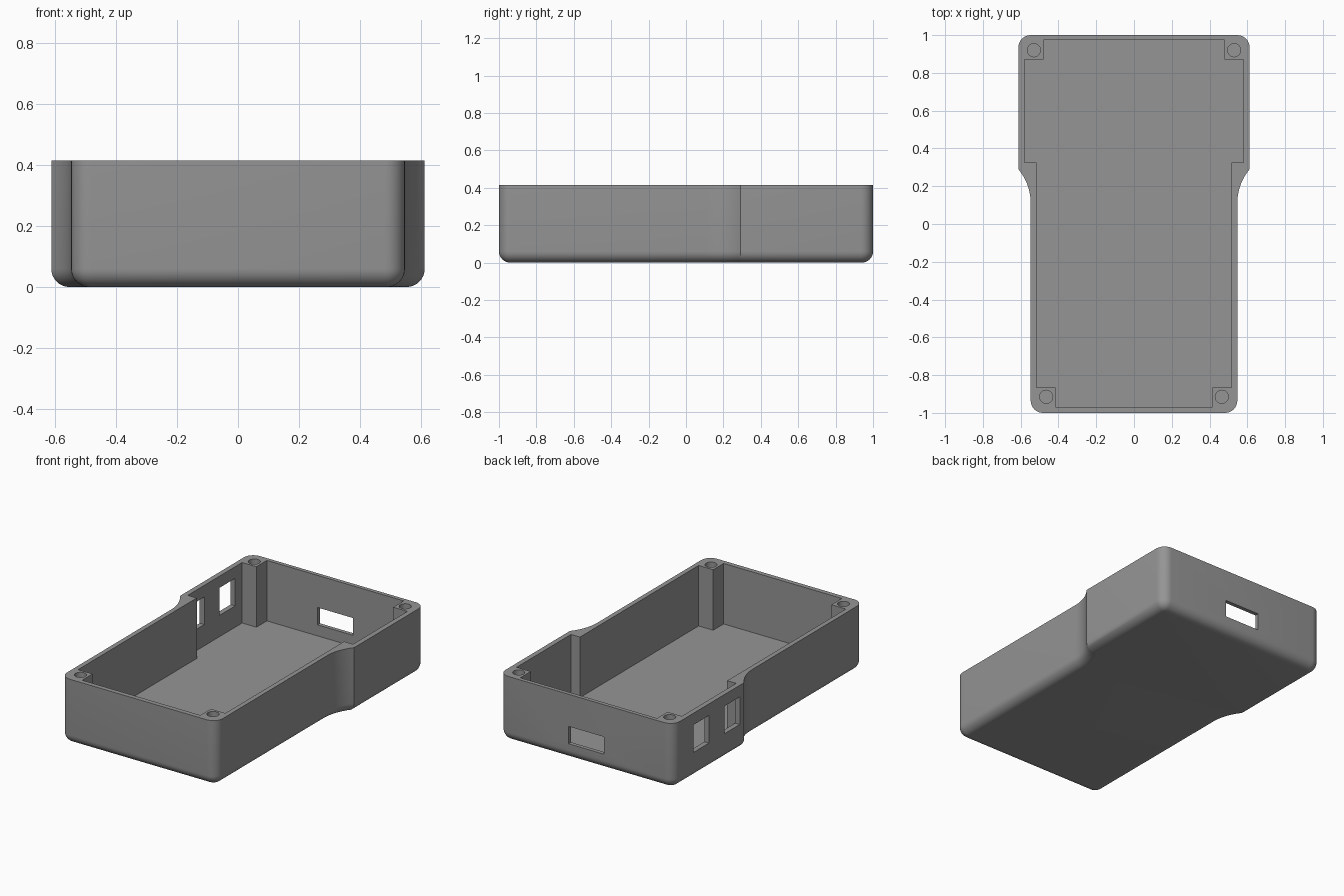
import bpy, bmesh, math

if "Cube" in bpy.data.objects:
    bpy.data.objects.remove(bpy.data.objects["Cube"])

H, FLOOR = 0.414, 0.03           # total height, floor thickness
XB, XF = 0.612, 0.547            # half widths: wide back, narrow front
CORNER, FILLET = 0.065, 0.06     # vertical corner radius, bottom edge radius
Y0, R = 0.11, 0.282              # start and radius of the concave shoulder

grey = bpy.data.materials.new("grey plastic")
grey.diffuse_color = (0.30, 0.30, 0.30, 1)
grey.use_nodes = True
grey.node_tree.nodes["Principled BSDF"].inputs["Base Color"].default_value = grey.diffuse_color


def outline(d):
    """Outer contour moved inwards by d, counter-clockwise."""
    def corner(cx, cy, a0):
        r = CORNER - d
        return [(cx + r * math.cos(a0 + i * math.pi / 16),
                 cy + r * math.sin(a0 + i * math.pi / 16)) for i in range(9)]
    right = corner(XF - CORNER, -1 + CORNER, -math.pi / 2)
    end = math.acos((R - (XB - XF) + d) / (R + d))
    for i in range(11):
        t = end * i / 10
        right.append((XF + R - (R + d) * math.cos(t), Y0 + (R + d) * math.sin(t)))
    right += corner(XB - CORNER, 1 - CORNER, 0)
    return right + [(-x, y) for x, y in reversed(right)]


def loft(name, rings):
    """Closed solid through a list of (points, z) rings."""
    bm = bmesh.new()
    loops = [[bm.verts.new((x, y, z)) for x, y in pts] for pts, z in rings]
    n = len(loops[0])
    for a, b in zip(loops, loops[1:]):
        for i in range(n):
            j = (i + 1) % n
            bm.faces.new((a[i], a[j], b[j], b[i]))
    bm.faces.new(loops[0][::-1])
    bm.faces.new(loops[-1])
    bmesh.ops.recalc_face_normals(bm, faces=bm.faces)
    me = bpy.data.meshes.new(name)
    bm.to_mesh(me)
    bm.free()
    me.materials.append(grey)
    ob = bpy.data.objects.new(name, me)
    bpy.context.collection.objects.link(ob)
    return ob


def prism(name, pts, z0, z1):
    return loft(name, [(pts, z0), (pts, z1)])


def box(name, x0, x1, y0, y1, z0, z1):
    return prism(name, [(x0, y0), (x1, y0), (x1, y1), (x0, y1)], z0, z1)


# Outer body with rounded bottom edge
rings = []
for i in range(9):
    a = i * math.pi / 16
    rings.append((outline(FILLET * (1 - math.sin(a))), FILLET * (1 - math.cos(a))))
rings.append((outline(0), H))
case = loft("case_shell", rings)

# Cavity, leaving square screw posts in the four corners
half = [(0.415, -0.97), (0.415, -0.865), (0.517, -0.865), (0.517, 0.325),
        (0.58, 0.325), (0.58, 0.87), (0.48, 0.87), (0.48, 0.975)]
cutters = [prism("cavity_cutter", half + [(-x, y) for x, y in reversed(half)], FLOOR, H + 0.1)]

# Screw holes
for cx, cy in ((0.53, 0.92), (-0.53, 0.92), (0.465, -0.915), (-0.465, -0.915)):
    circle = [(cx + 0.035 * math.cos(i * math.pi / 16),
               cy + 0.035 * math.sin(i * math.pi / 16)) for i in range(32)]
    cutters.append(prism("screw_hole_cutter", circle, 0.12, H + 0.1))

# Port in the back wall, two windows in the left wall
cutters.append(box("back_port_cutter", -0.125, 0.125, 0.9, 1.1, 0.10, 0.21))
for y in (0.335, 0.645):
    cutters.append(box("side_window_cutter", -0.7, -0.55, y, y + 0.155, 0.165, 0.34))

for c in cutters:
    c.hide_render = True
    mod = case.modifiers.new("cut", "BOOLEAN")
    mod.operation, mod.solver, mod.object = "DIFFERENCE", "EXACT", c

# Bake the cuts and drop the cutters
deps = bpy.context.evaluated_depsgraph_get()
baked = bpy.data.meshes.new_from_object(case.evaluated_get(deps))
case.modifiers.clear()
case.data = baked
for c in cutters:
    bpy.data.objects.remove(c)

bpy.context.view_layer.objects.active = case
case.select_set(True)
bpy.ops.object.shade_smooth_by_angle(angle=math.radians(30))
